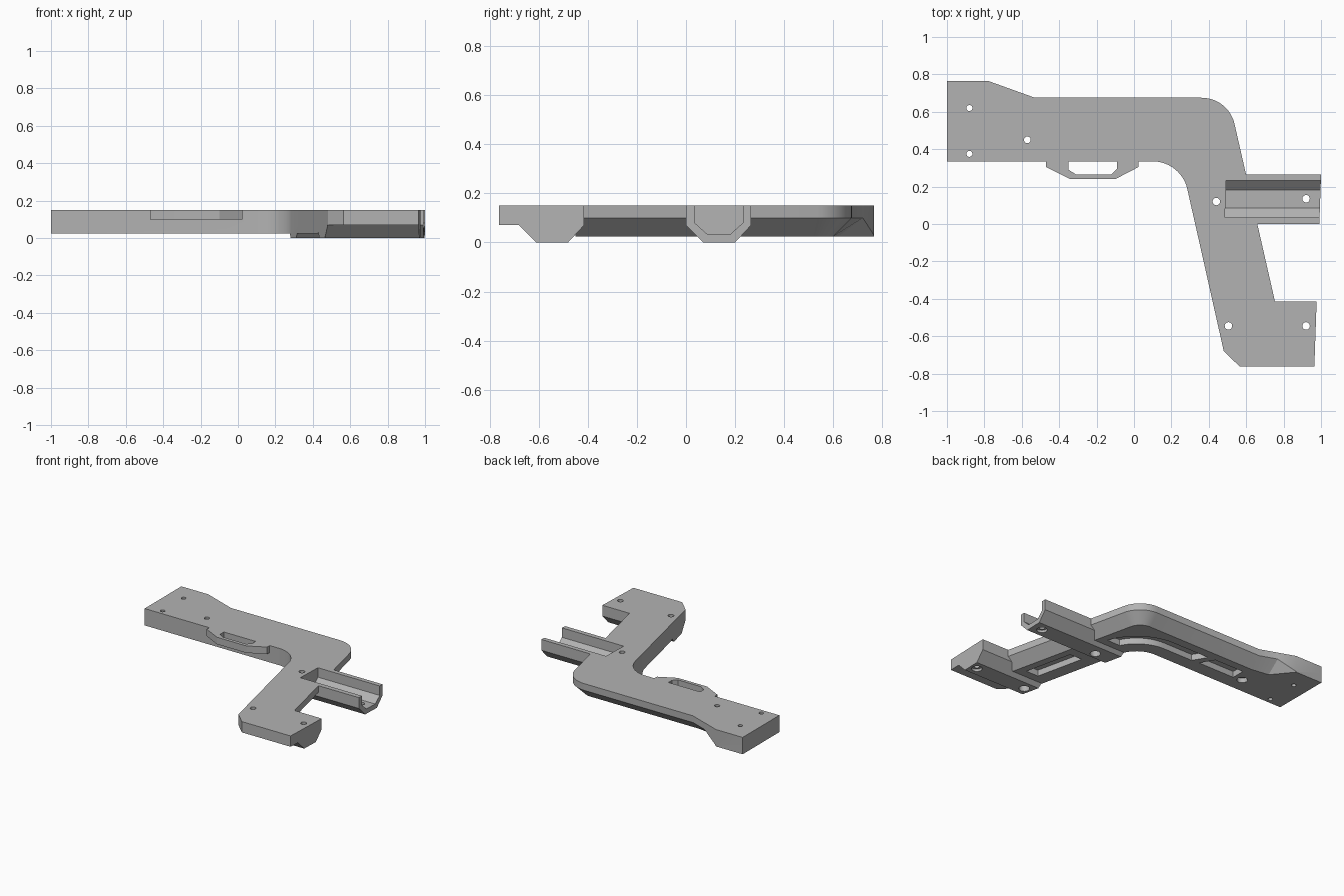
import bpy, bmesh, math
from math import sin, cos, radians

cube = bpy.data.objects.get("Cube")
if cube:
    bpy.data.objects.remove(cube, do_unlink=True)

grey = bpy.data.materials.new("mid_grey")
grey.use_nodes = True
grey.diffuse_color = (0.45, 0.45, 0.45, 1)
grey.node_tree.nodes["Principled BSDF"].inputs["Base Color"].default_value = (0.45, 0.45, 0.45, 1)

TOP, MID, LOW = 0.15, 0.10, 0.025
TILT = 12.7  # lean of the leg in degrees


def loft(name, rings):
    """Solid through rings of equal length, capped at both ends."""
    bm = bmesh.new()
    loops = [[bm.verts.new(p) for p in ring] for ring in rings]
    n = len(loops[0])
    for a, b in zip(loops, loops[1:]):
        for i in range(n):
            j = (i + 1) % n
            bm.faces.new((a[i], a[j], b[j], b[i]))
    bm.faces.new(loops[0][::-1])
    bm.faces.new(loops[-1])
    bmesh.ops.recalc_face_normals(bm, faces=bm.faces)
    mesh = bpy.data.meshes.new(name)
    bm.to_mesh(mesh)
    bm.free()
    mesh.materials.append(grey)
    obj = bpy.data.objects.new(name, mesh)
    bpy.context.collection.objects.link(obj)
    return obj


def prism(name, outline, z0, z1):
    return loft(name, [[(x, y, z) for x, y in outline] for z in (z0, z1)])


def arc(cx, cy, r, a0, a1, n=12):
    angles = [radians(a0 + (a1 - a0) * i / n) for i in range(n + 1)]
    return [(cx + r * cos(a), cy + r * sin(a)) for a in angles]


def disc(x, y, r):
    return arc(x, y, r, 0, 345, 23)


def leg_left(y):
    return 0.285 + 0.225 * (0.187 - y)


def leg_right(y):
    return 0.6 - 0.228 * (y - 0.26)


def cradle_end(y):
    return 0.991 + 0.035 * y


# Main plate: each entry is the top point, the bottom point and the height of the chamfer edge
def plain(x, y):
    return ((x, y), (x, y), MID)


slots = [plain(-1, 0.335), plain(-1, 0.765)]
slots.append(((-0.78, 0.765), (-0.78, 0.765), 0.03))
slots.append(((-0.655, 0.72), (-0.66, 0.62), MID))
slots.append(((-0.53, 0.675), (-0.53, 0.60), MID))
outer = arc(0.362, 0.495, 0.18, 90, TILT)
inner = arc(0.362, 0.495, 0.105, 90, TILT)
slots += [(o, i, MID) for o, i in zip(outer, inner)]
end_y = -0.45
slots.append(((leg_right(end_y), end_y), (leg_right(end_y) - 0.077, end_y), MID))
slots.append(plain(leg_left(end_y), end_y))
slots += [plain(x, y) for x, y in arc(0.1, 0.145, 0.19, TILT, 90)]
bracket = loft("bracket_body", [
    [(*t, TOP) for t, b, m in slots],
    [(*(b if t == b else t), m) for t, b, m in slots],
    [(*b, LOW) for t, b, m in slots]])

# Side tab with its window
joins = [prism("side_tab", [(-0.47, 0.36), (-0.47, 0.305), (-0.34, 0.24), (-0.1, 0.24),
                            (0.025, 0.305), (0.025, 0.36)], 0.098, TOP)]
cuts = [prism("tab_window", [(-0.35, 0.335), (-0.35, 0.29), (-0.31, 0.265), (-0.12, 0.265),
                             (-0.09, 0.295), (-0.09, 0.335)], 0.05, 0.2)]

# Two identical cradles crossing the leg, with open-ended troughs
shell = [(0, TOP), (0, 0.07), (0.07, 0), (0.2, 0), (0.265, 0.07), (0.265, TOP)]
trough = [(0.035, 0.2), (0.035, 0.08), (0.085, 0.035), (0.182, 0.035), (0.232, 0.08), (0.232, 0.2)]
for label, shift, start in (("rear", 0, 0.485), ("front", -0.68, 0.57)):
    joins.append(loft(label + "_cradle", [
        [(f(y + shift), y + shift, z) for y, z in shell] for f in (leg_left, cradle_end)]))
    cuts.append(loft(label + "_trough", [
        [(x + 0.035 * (y + shift), y + shift, z) for y, z in trough] for x in (start, 1.2)]))

# Front flange beside the front cradle
joins.append(prism("front_flange", [
    (leg_left(-0.66), -0.66), (leg_left(-0.68), -0.68), (0.565, -0.762),
    (cradle_end(-0.762), -0.762), (cradle_end(-0.66), -0.66)], 0.07, TOP))

# Screw holes: position, radius, top of the counterbore (0 for none)
for x, y, r, bore in ((-0.88, 0.62, 0.016, 0), (-0.88, 0.375, 0.016, 0), (-0.57, 0.45, 0.018, 0.06),
                      (0.44, 0.12, 0.02, 0.05), (0.92, 0.135, 0.02, 0.018),
                      (0.505, -0.545, 0.02, 0.05), (0.92, -0.545, 0.02, 0.018)):
    cuts.append(prism("screw_hole", disc(x, y, r), -0.1, 0.3))
    if bore:
        cuts.append(prism("counterbore", disc(x, y, 0.036), -0.1, bore))

# Underside pockets along the arm, round the corner and down the leg
pockets = [
    [(-0.5, 0.44), (-0.2, 0.44), (-0.26, 0.54), (-0.5, 0.54)],
    [(-0.14, 0.435)] + arc(0.1, 0.145, 0.29, 90, 27) + arc(0.1, 0.145, 0.39, 20, 90) + [(-0.2, 0.535)],
    [(leg_left(y) + d, y) for y, d in ((-0.39, 0.1), (-0.03, 0.1), (-0.03, 0.2), (-0.39, 0.2))]]
cuts += [prism("underside_pocket", p, -0.1, 0.07) for p in pockets]

# Combine everything into one clean solid
for op, parts in (("UNION", joins), ("DIFFERENCE", cuts)):
    for part in parts:
        part.hide_render = True
        mod = bracket.modifiers.new(part.name, "BOOLEAN")
        mod.operation = op
        mod.solver = "EXACT"
        mod.object = part
bpy.context.view_layer.update()
result = bpy.data.meshes.new_from_object(bracket.evaluated_get(bpy.context.evaluated_depsgraph_get()))
bracket.modifiers.clear()
bracket.data = result
result.materials.clear()
result.materials.append(grey)
result.polygons.foreach_set("material_index", [0] * len(result.polygons))
for part in joins + cuts:
    bpy.data.objects.remove(part, do_unlink=True)

bpy.ops.object.select_all(action="DESELECT")
bracket.select_set(True)
bpy.context.view_layer.objects.active = bracket
bpy.ops.object.shade_smooth_by_angle(angle=radians(25))
